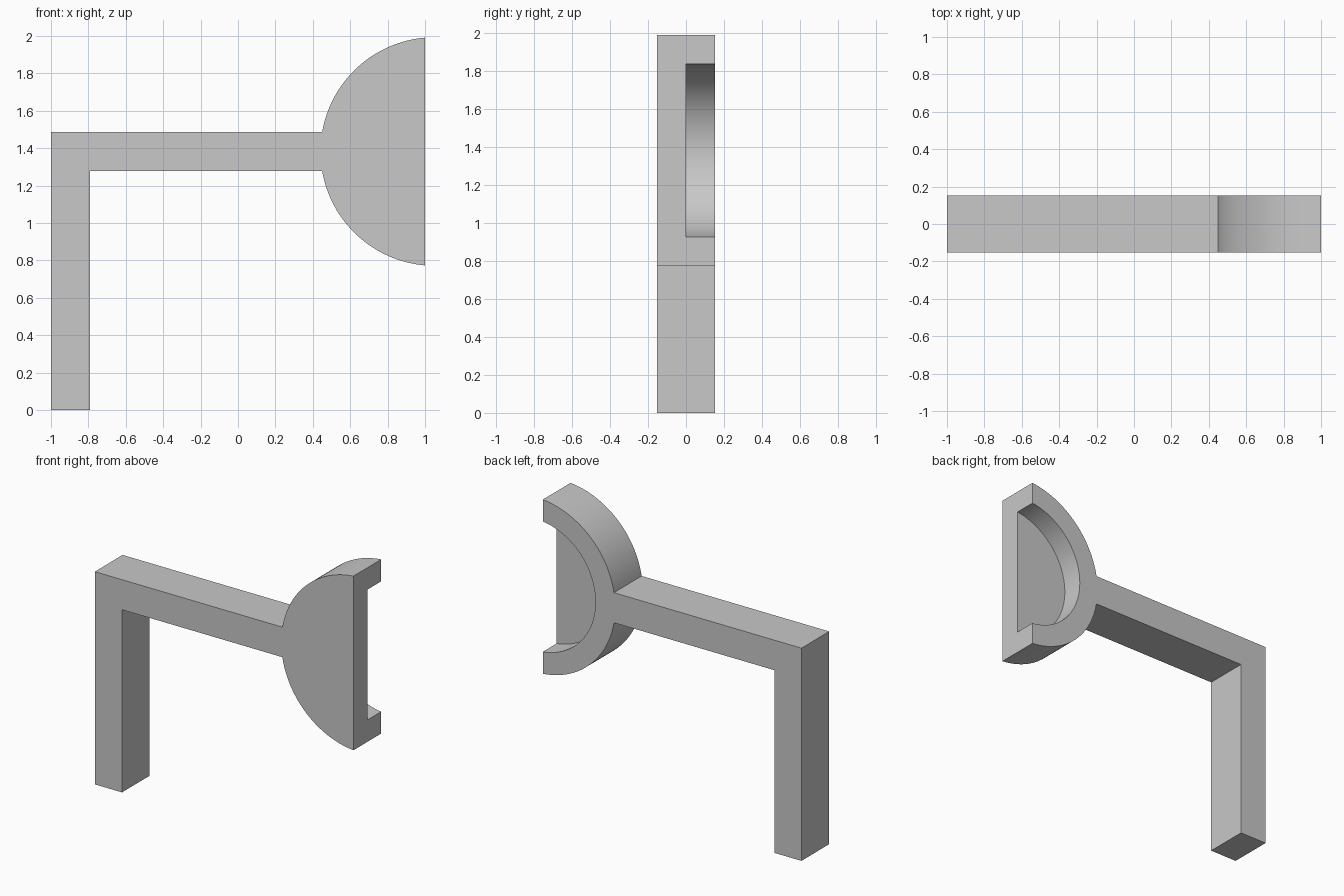
import bpy
import bmesh
from math import asin, acos, sin, cos, pi

old = bpy.data.objects.get("Cube")
if old:
    bpy.data.objects.remove(old, do_unlink=True)

grey = bpy.data.materials.new("plain_grey")
grey.use_nodes = True
colour = (0.58, 0.58, 0.58, 1)
grey.diffuse_color = colour
grey.node_tree.nodes["Principled BSDF"].inputs["Base Color"].default_value = colour

DEPTH = 0.153                 # half thickness of the whole bracket
CX, CZ = 1.052, 1.382         # centre of the round end
R_OUT, R_IN = 0.611, 0.4585
ARM = 0.105                   # half height of the arm
SEGMENTS = 32


def arc(radius, start, end, steps=SEGMENTS):
    """Points along an arc about the round end's centre."""
    angles = [start + (end - start) * i / steps for i in range(steps + 1)]
    return [(CX + radius * cos(a), CZ + radius * sin(a)) for a in angles]


def extrude_profile(name, points, y0, y1):
    """Solid made from an (x, z) outline between two depths."""
    bm = bmesh.new()
    face = bm.faces.new([bm.verts.new((x, y0, z)) for x, z in points])
    result = bmesh.ops.extrude_face_region(bm, geom=[face])
    verts = [v for v in result["geom"] if isinstance(v, bmesh.types.BMVert)]
    bmesh.ops.translate(bm, verts=verts, vec=(0, y1 - y0, 0))
    bmesh.ops.recalc_face_normals(bm, faces=bm.faces)
    mesh = bpy.data.meshes.new(name)
    bm.to_mesh(mesh)
    bm.free()
    mesh.materials.append(grey)
    obj = bpy.data.objects.new(name, mesh)
    bpy.context.collection.objects.link(obj)
    return obj


# Post, arm and half-round end as one outline
cut = acos((1 - CX) / R_OUT)
join = pi - asin(ARM / R_OUT)
top, under = CZ + ARM, CZ - ARM
outline = [(-1, 0), (-0.79, 0), (-0.79, under)]
outline += arc(R_OUT, 2 * pi - join, 2 * pi - cut)
outline += arc(R_OUT, cut, join)
outline += [(-1, top)]
bracket = extrude_profile("bracket", outline, -DEPTH, DEPTH)

# Half-round recess in the back, open at the flat side
recess = extrude_profile("recess_cutter", arc(R_IN, pi / 2, 3 * pi / 2, 2 * SEGMENTS),
                         0, DEPTH + 0.1)
recess.hide_render = True
mod = bracket.modifiers.new("recess", "BOOLEAN")
mod.operation = "DIFFERENCE"
mod.solver = "EXACT"
mod.object = recess

bpy.ops.object.select_all(action="DESELECT")
bpy.context.view_layer.objects.active = bracket
bracket.select_set(True)
bpy.ops.object.modifier_apply(modifier=mod.name)
bpy.data.objects.remove(recess, do_unlink=True)
bpy.ops.object.shade_smooth_by_angle()
